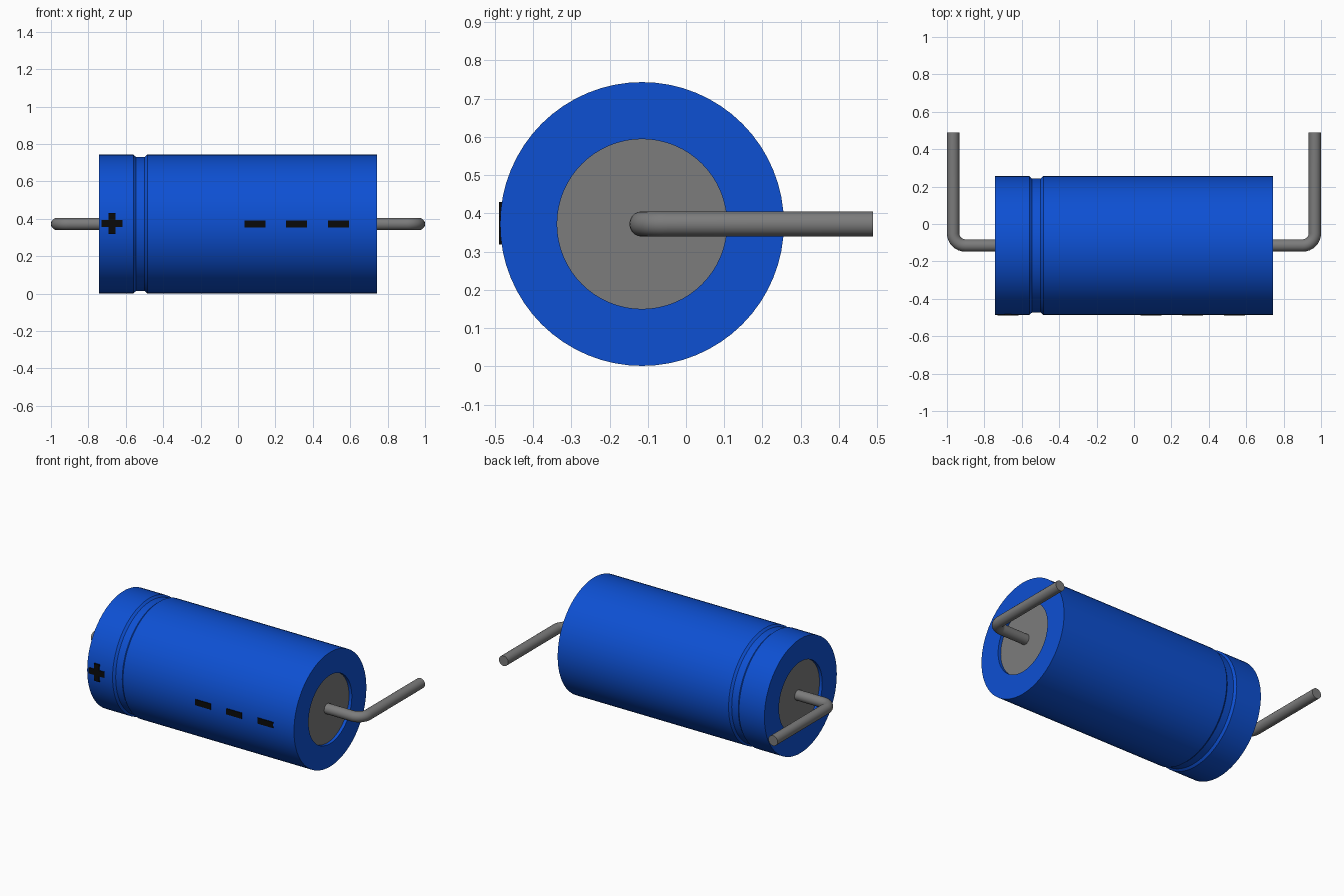
import bpy, bmesh, math
from mathutils import Vector

cube = bpy.data.objects.get("Cube")
if cube:
    bpy.data.objects.remove(cube, do_unlink=True)

CY, CZ = -0.115, 0.372      # axis of the can
R, HALF = 0.371, 0.742      # can radius and half length
CAP_R, CAP_X = 0.222, 0.722  # recessed end disc
WIRE = 0.033


def material(name, rgb):
    m = bpy.data.materials.new(name)
    m.use_nodes = True
    m.diffuse_color = (*rgb, 1)
    m.node_tree.nodes["Principled BSDF"].inputs["Base Color"].default_value = (*rgb, 1)
    return m


blue = material("blue sleeve", (0.004, 0.08, 0.65))
grey = material("grey metal", (0.2, 0.2, 0.2))
black = material("black print", (0.003, 0.003, 0.003))


def finish(name, bm, mat, smooth=True):
    bmesh.ops.recalc_face_normals(bm, faces=bm.faces)
    me = bpy.data.meshes.new(name)
    bm.to_mesh(me)
    bm.free()
    me.materials.append(mat)
    ob = bpy.data.objects.new(name, me)
    bpy.context.collection.objects.link(ob)
    if smooth:
        bpy.ops.object.select_all(action='DESELECT')
        ob.select_set(True)
        bpy.context.view_layer.objects.active = ob
        bpy.ops.object.shade_smooth_by_angle(angle=math.radians(30))
    return ob


def skin(bm, rings, caps=False):
    """Join consecutive rings of points with quads."""
    loops = [[bm.verts.new(p) for p in ring] for ring in rings]
    for a, b in zip(loops, loops[1:]):
        n = len(a)
        for i in range(n):
            bm.faces.new((a[i], a[(i + 1) % n], b[(i + 1) % n], b[i]))
    if caps:
        bm.faces.new(loops[0])
        bm.faces.new(loops[-1])


def circle(x, r, n=64):
    return [(x, CY + r * math.cos(t), CZ + r * math.sin(t))
            for t in (2 * math.pi * i / n for i in range(n))]


# Sleeve: lathed profile with a crimp groove and recessed ends
profile = [(-CAP_X, CAP_R), (-HALF, CAP_R), (-HALF, R),
           (-0.56, R), (-0.546, R - 0.012), (-0.499, R - 0.012), (-0.485, R),
           (HALF, R), (HALF, CAP_R), (CAP_X, CAP_R)]
bm = bmesh.new()
skin(bm, [circle(x, r) for x, r in profile])
finish("sleeve", bm, blue)

for side, s in (("left", 1), ("right", -1)):
    # End disc
    bm = bmesh.new()
    skin(bm, [circle(s * CAP_X, CAP_R), circle(s * (CAP_X - 0.01), CAP_R)], caps=True)
    finish(side + "_end_disc", bm, grey)

    # Wire lead: out along the axis, rounded bend, then back along +y
    bend, wx = 0.065, 1 - WIRE
    path = [((0.70, CY), 0)]
    for i in range(9):
        a = math.pi / 2 * i / 8
        path.append(((wx - bend + bend * math.sin(a), CY + bend - bend * math.cos(a)), a))
    path.append(((wx, 0.489), math.pi / 2))
    rings = []
    for (x, y), a in path:
        ring = []
        for k in range(20):
            t = 2 * math.pi * k / 20
            off = WIRE * math.cos(t)
            ring.append(Vector((s * (x + off * math.sin(a)), y - off * math.cos(a),
                                CZ + WIRE * math.sin(t))))
        rings.append(ring)
    bm = bmesh.new()
    skin(bm, rings, caps=True)
    finish(side + "_lead", bm, grey)


# Polarity marks: thin plates on the front of the sleeve
def plate(name, outline):
    bm = bmesh.new()
    skin(bm, [[(x, y, CZ + z) for x, z in outline] for y in (-0.4895, -0.481)], caps=True)
    finish(name, bm, black, smooth=False)


w, l = 0.019, 0.056
arm = [(w, w), (w, l), (-w, l), (-w, w)]
plus = []
for q in range(4):
    for x, z in arm[:3]:
        for _ in range(q):
            x, z = -z, x
        plus.append((x - 0.673, z + 0.002))
plate("plus_mark", plus)
for i, x in enumerate((0.091, 0.313, 0.537)):
    plate("minus_mark_%d" % (i + 1),
          [(x - l, -w), (x + l, -w), (x + l, w), (x - l, w)])
